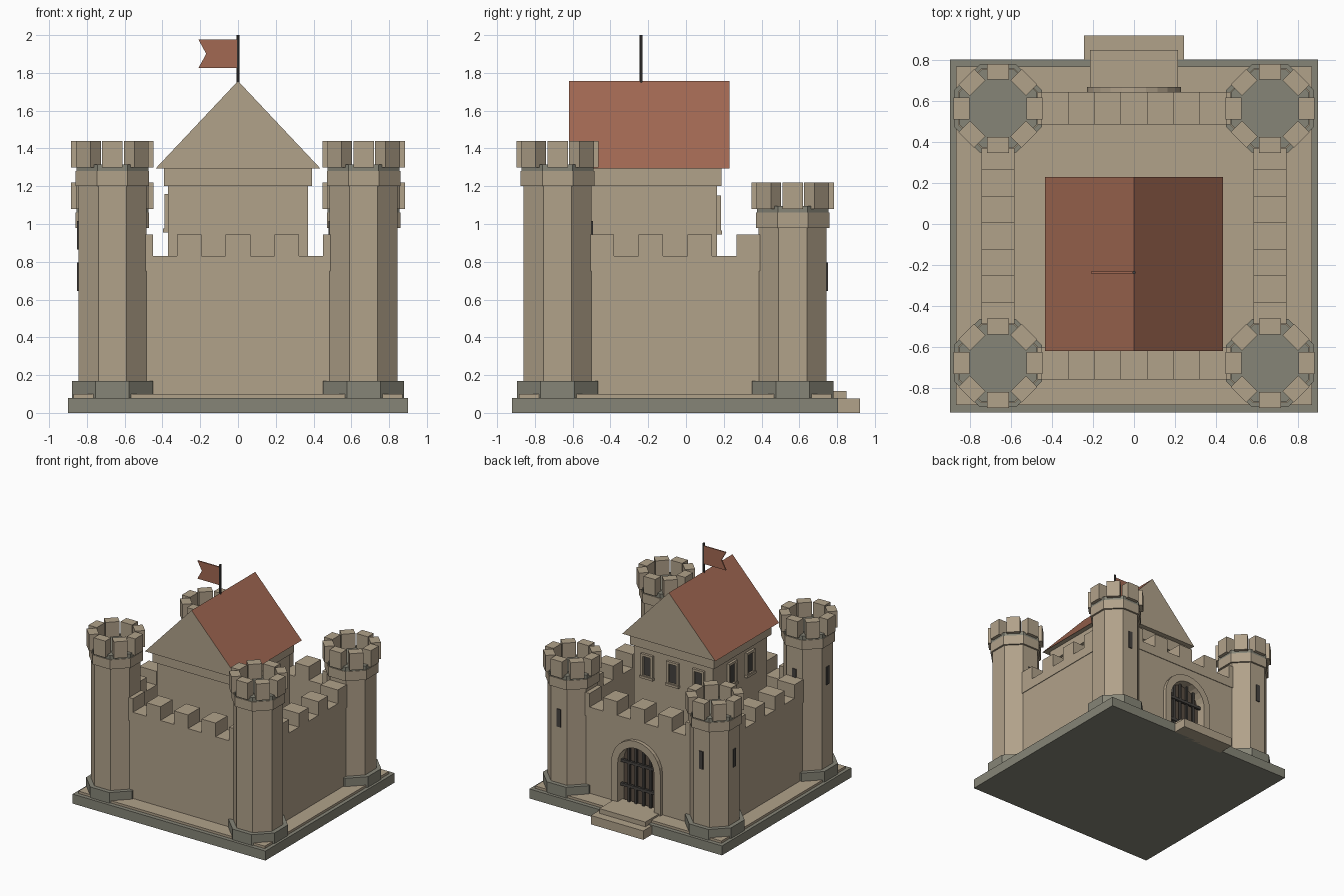
import bpy, bmesh
from math import pi, cos, sin, radians
from mathutils import Matrix, Vector

cube = bpy.data.objects.get("Cube")
if cube:
    bpy.data.objects.remove(cube, do_unlink=True)


def material(name, r, g, b):
    m = bpy.data.materials.new(name)
    m.use_nodes = True
    m.diffuse_color = (r, g, b, 1)
    m.node_tree.nodes["Principled BSDF"].inputs["Base Color"].default_value = (r, g, b, 1)
    return m


STONE = material("tan stone", 0.44, 0.36, 0.255)
SLATE = material("grey stone", 0.24, 0.235, 0.185)
ROOF = material("red tile", 0.36, 0.14, 0.085)
WOOD = material("dark wood", 0.10, 0.075, 0.055)
IRON = material("dark iron", 0.06, 0.055, 0.05)


def finish(name, bm, *mats):
    bmesh.ops.recalc_face_normals(bm, faces=bm.faces)
    me = bpy.data.meshes.new(name)
    bm.to_mesh(me)
    bm.free()
    ob = bpy.data.objects.new(name, me)
    for m in mats:
        me.materials.append(m)
    bpy.context.collection.objects.link(ob)
    return ob


def add_box(bm, x, y, z, frame=Matrix()):
    """Box from (low, high) ranges, placed in a local frame."""
    size = Matrix.Diagonal((x[1] - x[0], y[1] - y[0], z[1] - z[0], 1))
    mid = Matrix.Translation((sum(x) / 2, sum(y) / 2, sum(z) / 2))
    bmesh.ops.create_cube(bm, size=1, matrix=frame @ mid @ size)


def box(name, mat, x, y, z):
    bm = bmesh.new()
    add_box(bm, x, y, z)
    return finish(name, bm, mat)


def prism(name, outline, y, *mats):
    """Extrude an x-z outline along y."""
    bm = bmesh.new()
    face = bm.faces.new([bm.verts.new((px, y[0], pz)) for px, pz in outline])
    new = bmesh.ops.extrude_face_region(bm, geom=[face])["geom"]
    bmesh.ops.translate(bm, vec=(0, y[1] - y[0], 0),
                        verts=[v for v in new if isinstance(v, bmesh.types.BMVert)])
    return finish(name, bm, *mats)


def octagon(name, mat, centre, apothem, z):
    bm = bmesh.new()
    r = apothem / cos(pi / 8)
    place = Matrix.Translation((*centre, sum(z) / 2)) @ Matrix.Rotation(pi / 8, 4, 'Z')
    bmesh.ops.create_cone(bm, cap_ends=True, segments=8, radius1=r, radius2=r,
                          depth=z[1] - z[0], matrix=place)
    return finish(name, bm, mat)


def facing(x, y, z, degrees):
    """Local frame whose +y axis points out of a wall."""
    return Matrix.Translation((x, y, z)) @ Matrix.Rotation(radians(degrees), 4, 'Z')


MID, TX, TY = -0.0575, 0.665, 0.6225   # tower grid
FRONT, BACK = MID - TY, MID + TY

# Ground slabs and steps
box("plinth", SLATE, (-0.9, 0.9), (-0.92, 0.805), (0, 0.08))
box("courtyard", STONE, (-0.87, 0.87), (-0.885, 0.77), (0.08, 0.1))
box("lower_step", STONE, (-0.245, 0.245), (0.78, 0.92), (0, 0.075))
box("upper_step", STONE, (-0.215, 0.215), (0.6, 0.85), (0.07, 0.115))


# Corner towers
def tower(name, x, y, top):
    c = (x, y)
    octagon(name + "_foot", SLATE, c, 0.215, (0.08, 0.17))
    octagon(name + "_shaft", STONE, c, 0.18, (0.1, top - 0.2))
    octagon(name + "_collar", STONE, c, 0.195, (top - 0.24, top - 0.16))
    octagon(name + "_floor", SLATE, c, 0.19, (top - 0.16, top - 0.125))
    bm = bmesh.new()
    for i in range(8):
        add_box(bm, (-0.054, 0.054), (0.14, 0.218), (top - 0.14, top), facing(x, y, 0, 45 * i))
    finish(name + "_battlements", bm, STONE)
    bm = bmesh.new()
    for turn in (0, 90):
        add_box(bm, (-0.018, 0.018), (0.18, 0.187), (-0.075, 0.075),
                facing(x, y, top - 0.5, turn))
    finish(name + "_slits", bm, IRON)


for side, x in (("left", TX), ("right", -TX)):
    tower("front_" + side + "_tower", x, FRONT, 1.44)
    tower("back_" + side + "_tower", x, BACK, 1.22)


# Curtain walls with crenellated parapets
def wall(name, frame, half, merlons):
    bm = bmesh.new()
    add_box(bm, (-half, half), (-0.075, 0.075), (0.1, 0.75), frame)
    body = finish(name, bm, STONE)
    bm = bmesh.new()
    add_box(bm, (-half, half), (-0.08, 0.08), (0.75, 0.83), frame)
    for c in merlons:
        low, high = max(c - 0.065, -half), min(c + 0.065, half)
        add_box(bm, (low, high), (-0.08, 0.08), (0.83, 0.945), frame)
    finish(name + "_parapet", bm, STONE)
    return body


five = [i * 0.257 for i in range(-2, 3)]
four = [(i - 1.5) * 0.26 for i in range(4)]
wall("front_wall", facing(0, FRONT, 0, 180), 0.5, five)
back_wall = wall("back_wall", facing(0, BACK, 0, 0), 0.5, five)
wall("left_wall", facing(TX, MID, 0, -90), 0.455, four)
wall("right_wall", facing(-TX, MID, 0, 90), 0.455, four)


# Gateway: arched niche, surround, door and grille
def arch(r, spring=0.44, floor=0.1):
    curve = [(r * cos(pi * i / 12), spring + r * sin(pi * i / 12)) for i in range(13)]
    return [(r, floor)] + curve + [(-r, floor)]


cutter = prism("gate_cutter", arch(0.17, floor=0.09), (BACK + 0.015, 0.8))
cutter.hide_render = True
cutter.hide_viewport = True
cut = back_wall.modifiers.new("gate", 'BOOLEAN')
cut.operation = 'DIFFERENCE'
cut.object = cutter
cut.solver = 'EXACT'

surround = arch(0.23) + arch(0.17)[::-1]
prism("gate_surround", surround, (0.62, 0.67), STONE)
prism("gate_door", arch(0.17), (BACK + 0.01, BACK + 0.022), WOOD)
bm = bmesh.new()
for x, top in ((-0.1, 0.57), (-0.035, 0.6), (0.035, 0.6), (0.1, 0.57)):
    add_box(bm, (x - 0.009, x + 0.009), (0.605, 0.622), (0.1, top))
for z in (0.25, 0.45):
    add_box(bm, (-0.17, 0.17), (0.608, 0.628), (z - 0.012, z + 0.012))
finish("gate_grille", bm, IRON)

# Keep
KEEP = -0.195
box("keep", STONE, (-0.37, 0.37), (KEEP - 0.36, KEEP + 0.36), (0.1, 1.2))
box("keep_cornice", STONE, (-0.393, 0.393), (KEEP - 0.383, KEEP + 0.383), (1.2, 1.295))
roof = prism("keep_roof", [(-0.435, 1.295), (0.435, 1.295), (0, 1.757)],
             (KEEP - 0.425, KEEP + 0.425), STONE, ROOF)
for p in roof.data.polygons:
    p.material_index = int(p.normal.z > 0.3)


# Keep windows
def window(name, frame):
    bm = bmesh.new()
    for s in (-1, 1):
        x = sorted((s * 0.035, s * 0.055))
        add_box(bm, x, (-0.005, 0.02), (-0.1, 0.1), frame)
        z = sorted((s * 0.08, s * 0.1))
        add_box(bm, (-0.035, 0.035), (-0.005, 0.02), z, frame)
    add_box(bm, (-0.06, 0.06), (-0.005, 0.026), (-0.105, -0.085), frame)
    finish(name + "_frame", bm, STONE)
    bm = bmesh.new()
    add_box(bm, (-0.035, 0.035), (-0.002, 0.005), (-0.08, 0.08), frame)
    finish(name + "_pane", bm, IRON)


for i, x in enumerate((-0.24, 0, 0.24)):
    window(f"back_window_{i + 1}", facing(x, KEEP + 0.36, 1.05, 0))
for i, y in enumerate((-0.12, 0.12)):
    window(f"right_window_{i + 1}", facing(-0.37, KEEP + y, 1.06, 90))

# Flagpole and swallowtail flag
bm = bmesh.new()
bmesh.ops.create_cone(bm, cap_ends=True, segments=8, radius1=0.008, radius2=0.008,
                      depth=0.28, matrix=Matrix.Translation((0, -0.237, 1.86)))
finish("flagpole", bm, IRON)
prism("flag", [(0, 1.825), (0, 1.977), (-0.21, 1.977), (-0.168, 1.901), (-0.21, 1.825)],
      (-0.242, -0.232), ROOF)
